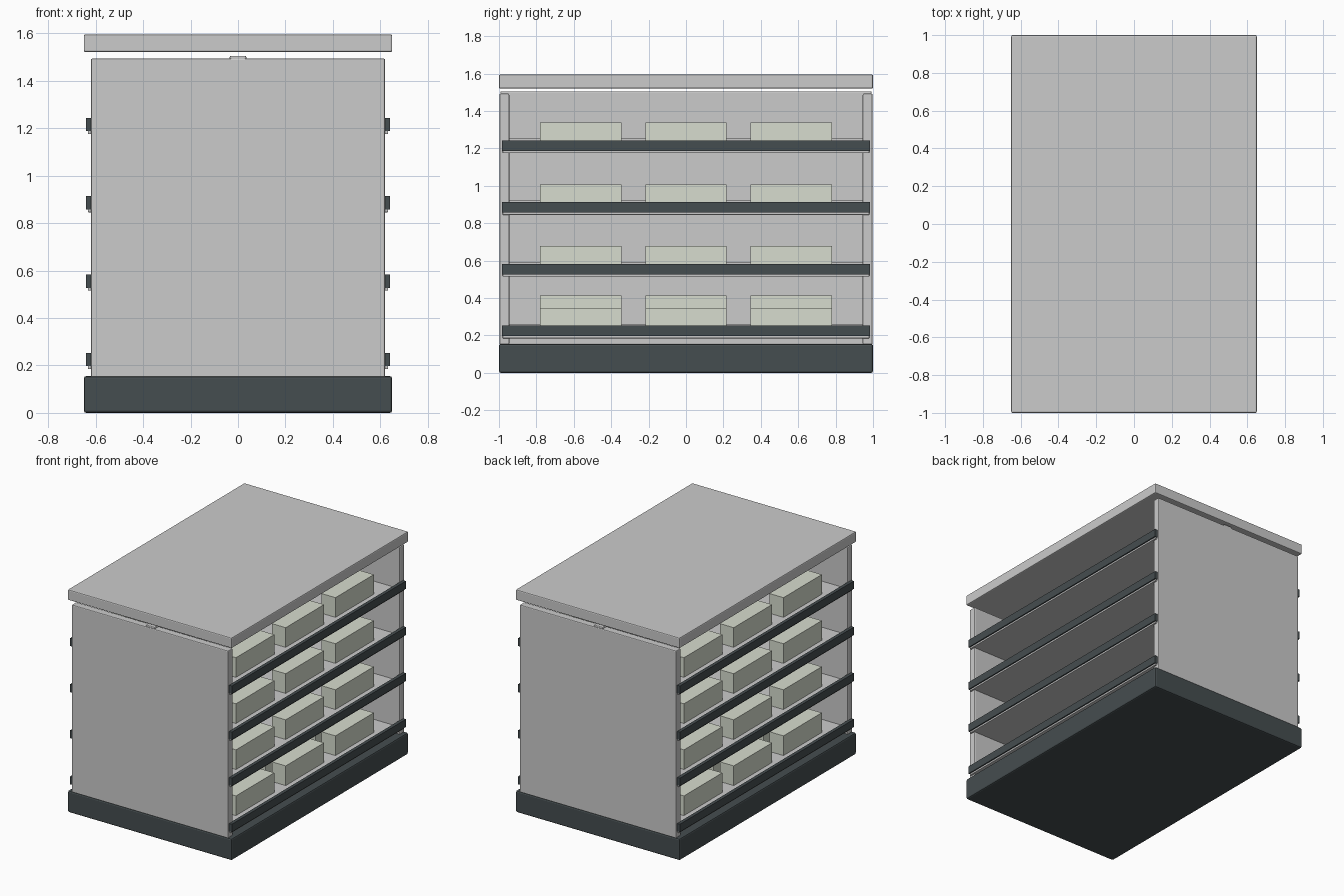
import bpy

if "Cube" in bpy.data.objects:
    bpy.data.objects.remove(bpy.data.objects["Cube"])

def material(name, rgb):
    m = bpy.data.materials.new(name)
    m.diffuse_color = (*rgb, 1)
    m.use_nodes = True
    m.node_tree.nodes["Principled BSDF"].inputs["Base Color"].default_value = m.diffuse_color
    return m

DARK = material("dark_trim", (0.06, 0.075, 0.08))
CARTON = material("carton", (0.68, 0.72, 0.62))

def box(name, x, y, z, mat=None, bevel=0.0):
    """Axis-aligned box from (min, max) ranges, with optional rounded edges."""
    loc = [(a + b) / 2 for a, b in (x, y, z)]
    bpy.ops.mesh.primitive_cube_add(size=1, location=loc)
    ob = bpy.context.object
    ob.name = name
    ob.scale = [abs(b - a) for a, b in (x, y, z)]
    bpy.ops.object.transform_apply(location=False, rotation=False, scale=True)
    if mat:
        ob.data.materials.append(mat)
    if bevel:
        mod = ob.modifiers.new("bevel", 'BEVEL')
        mod.width = bevel
        mod.segments = 2
    return ob

# Plinth, canopy and central divider
box("base_plinth", (-.65, .65), (-1, 1), (0, .155), DARK, .01)
box("top_canopy", (-.65, .65), (-1, 1), (1.52, 1.595), None, .007)
box("centre_panel", (-.035, .035), (-.993, .993), (.15, 1.505), None, .006)

# End panels
for s, side in ((-1, "front"), (1, "back")):
    box(f"{side}_end_panel", (-.62, .62), sorted((s * .945, s * .997)), (.15, 1.493), None, .006)

# Shelves on both sides, with price rails and cartons
for s, side in ((-1, "left"), (1, "right")):
    def sx(a, b):
        return sorted((s * a, s * b))
    for i in range(4):
        z = .185 + .33 * i
        tag = f"{side}_{i + 1}"
        box(f"shelf_{tag}", sx(.02, .632), (-.98, .98), (z, z + .022), None, .003)
        box(f"shelf_rear_lip_{tag}", sx(.03, .05), (-.945, .945), (z, z + .077))
        box(f"price_rail_{tag}", sx(.617, .641), (-.985, .985), (z + .012, z + .068), DARK)
        for j, y in enumerate((-.563, 0, .563)):
            yr = (y - .217, y + .217)
            box(f"carton_{tag}_{j + 1}", sx(.42, .53), yr, (z + .022, z + .163), CARTON)
            # taller rear row on the lowest shelf
            if i == 0:
                box(f"rear_carton_{tag}_{j + 1}", sx(.26, .37), yr, (z + .022, .415), CARTON)
